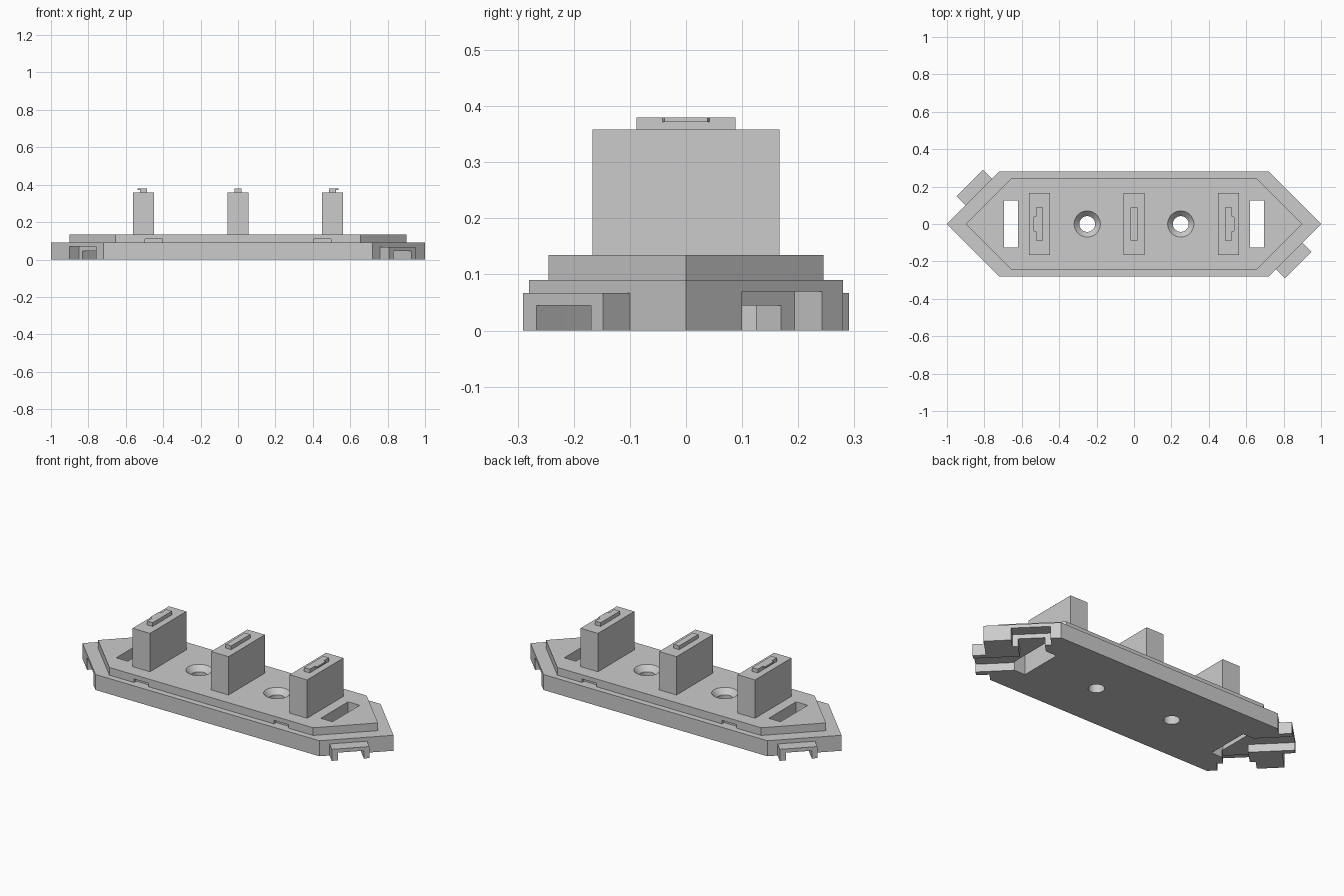
import bpy
import bmesh
from math import sqrt

old = bpy.data.objects.get("Cube")
if old:
    bpy.data.objects.remove(old, do_unlink=True)

grey = bpy.data.materials.new("plain_grey")
grey.use_nodes = True
colour = (0.6, 0.6, 0.6, 1)
grey.diffuse_color = colour
grey.node_tree.nodes["Principled BSDF"].inputs["Base Color"].default_value = colour


def loft(name, rings):
    """Closed solid through stacked rings, each a (outline, z) pair."""
    bm = bmesh.new()
    loops = [[bm.verts.new((x, y, z)) for x, y in pts] for pts, z in rings]
    bm.faces.new(loops[0])
    bm.faces.new(loops[-1])
    for low, high in zip(loops, loops[1:]):
        n = len(low)
        for i in range(n):
            j = (i + 1) % n
            bm.faces.new((low[i], low[j], high[j], high[i]))
    bmesh.ops.recalc_face_normals(bm, faces=bm.faces)
    mesh = bpy.data.meshes.new(name)
    bm.to_mesh(mesh)
    bm.free()
    mesh.materials.append(grey)
    obj = bpy.data.objects.new(name, mesh)
    bpy.context.collection.objects.link(obj)
    return obj


def prism(name, pts, z0, z1):
    return loft(name, [(pts, z0), (pts, z1)])


def rect(x0, x1, y0, y1):
    return [(x0, y0), (x1, y0), (x1, y1), (x0, y1)]


def turn(pts, s):
    """Half turn about the centre when s is -1."""
    return [(x * s, y * s) for x, y in pts]


def hexagon(tip, half):
    c = tip - half
    return [(tip, 0), (c, half), (-c, half), (-tip, 0), (-c, -half), (c, -half)]


def edge_point(y, out):
    """Point on the slanted end edge, moved outward by a distance."""
    d = out / sqrt(2)
    return (1 - abs(y) + d, y + (d if y > 0 else -d))


def edge_box(y0, y1, inner, outer):
    return [edge_point(y0, inner), edge_point(y1, inner),
            edge_point(y1, outer), edge_point(y0, outer)]


def circle(x, r, n=48):
    from math import cos, sin, tau
    return [(x + r * cos(tau * i / n), r * sin(tau * i / n)) for i in range(n)]


# Stepped base plate
base = prism("base_plate", hexagon(1.0, 0.28), 0, 0.09)
helpers = []


def combine(helper, operation):
    helper.hide_render = True
    helpers.append(helper)
    mod = base.modifiers.new(helper.name, 'BOOLEAN')
    mod.operation = operation
    mod.solver = 'EXACT'
    mod.object = helper


combine(prism("upper_step", hexagon(0.9, 0.245), 0.07, 0.135), 'UNION')

# Joining clips, matching sockets, clip channels and slots at both ends
half = [(0.62, 0.125), (0.69, 0.125), edge_point(0.218, 0), edge_point(0.218, 0.14),
        edge_point(0.121, 0.14)]
channel = half + [(0.758, 0)] + [(x, -y) for x, y in reversed(half)]
for s in (1, -1):
    combine(prism("clip", turn(edge_box(-0.1, -0.242, -0.03, 0.068), s), 0, 0.067), 'UNION')
for s in (1, -1):
    combine(prism("socket", turn(edge_box(0.1, 0.242, -0.069, 0.05), s), -0.05, 0.07), 'DIFFERENCE')
    combine(prism("channel", turn(channel, s), -0.06, 0.045), 'DIFFERENCE')
    combine(prism("slot", turn(rect(0.62, 0.695, -0.125, 0.125), s), -0.07, 0.2), 'DIFFERENCE')

    # Countersunk screw hole
    wide, narrow = circle(0.25 * s, 0.07), circle(0.25 * s, 0.042)
    combine(loft("screw_hole", [(narrow, -0.05), (narrow, 0.105), (wide, 0.135), (wide, 0.2)]),
            'DIFFERENCE')

    # Small notches in the long sides of the upper step
    for x in (-0.45, 0.45):
        notch = rect(x - 0.047, x + 0.047, -0.3, -0.225)
        combine(prism("notch", turn(notch, s), 0.09, 0.11), 'DIFFERENCE')

# Bake the base and remove its helpers
deps = bpy.context.evaluated_depsgraph_get()
baked = bpy.data.meshes.new_from_object(base.evaluated_get(deps))
base.modifiers.clear()
base.data = baked
baked.materials.clear()
baked.materials.append(grey)
for poly in baked.polygons:
    poly.material_index = 0
for helper in helpers:
    bpy.data.objects.remove(helper, do_unlink=True)

# Upright blocks with top tongues
for x, side in ((-0.505, -1), (0, 0), (0.505, 1)):
    label = {-1: "right", 0: "middle", 1: "left"}[side]
    prism(label + "_block", rect(x - 0.056, x + 0.056, -0.167, 0.167), 0.135, 0.358)
    prism(label + "_tongue", rect(x - 0.018, x + 0.018, -0.088, 0.088), 0.358, 0.38)
    # Outward catch on the end tongues
    if side:
        a, b = x + side * 0.018, x + side * 0.032
        prism(label + "_catch", [(a, -0.042), (b, -0.038), (b, 0.038), (a, 0.042)], 0.372, 0.38)

# Smooth the round holes, keep the edges crisp
bpy.ops.object.select_all(action='DESELECT')
base.select_set(True)
bpy.context.view_layer.objects.active = base
bpy.ops.object.shade_smooth_by_angle()
